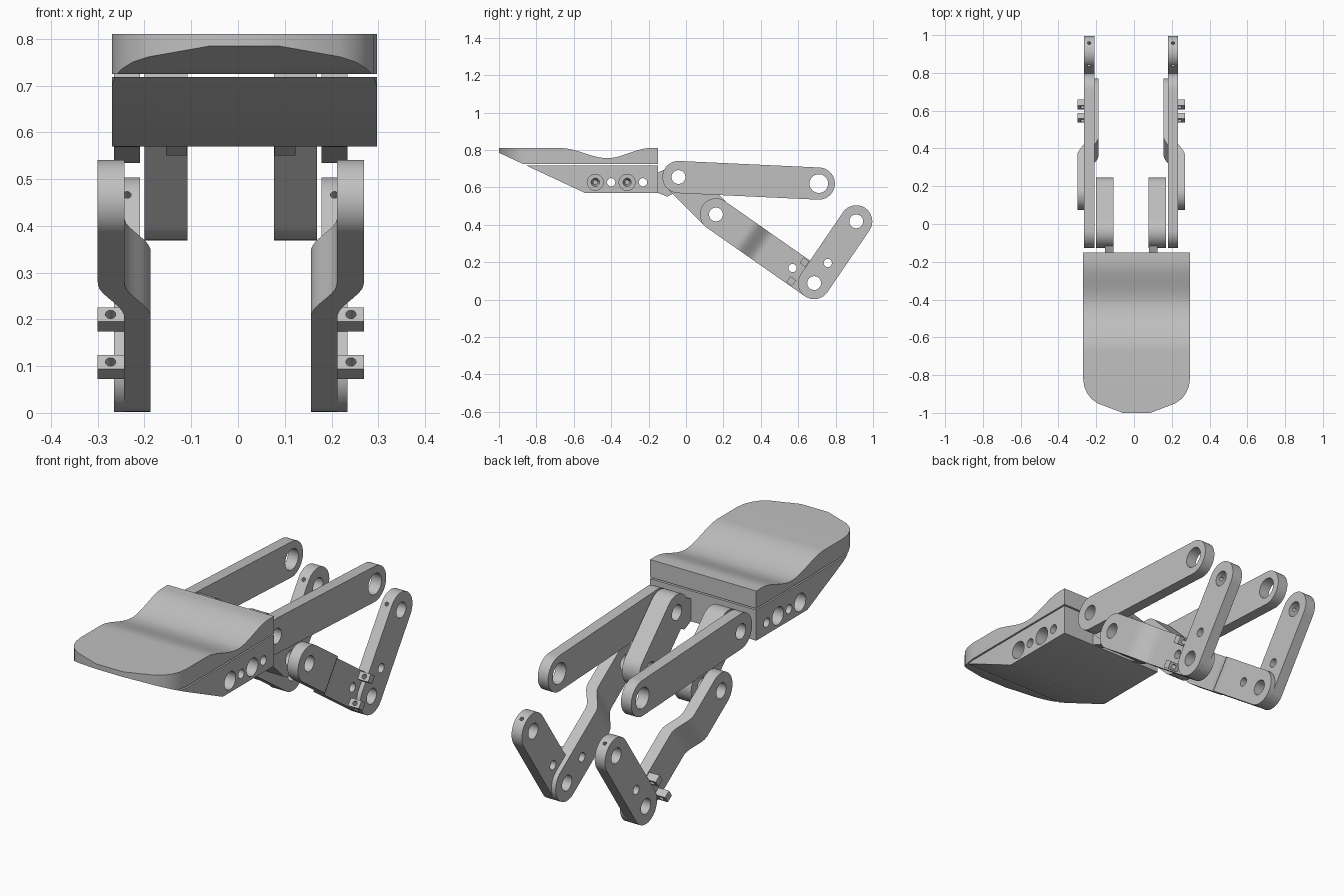
import bpy, bmesh, math
from mathutils import Vector

if "Cube" in bpy.data.objects:
    bpy.data.objects.remove(bpy.data.objects["Cube"])

grey = bpy.data.materials.new("light grey")
grey.diffuse_color = (0.53, 0.53, 0.53, 1)
grey.use_nodes = True
grey.node_tree.nodes["Principled BSDF"].inputs["Base Color"].default_value = grey.diffuse_color
CX = -0.0155          # mirror plane of the linkage
SX, SW = 0.0135, 0.2835   # seat centre and half width


def make(name, bm):
    bmesh.ops.recalc_face_normals(bm, faces=bm.faces)
    me = bpy.data.meshes.new(name)
    bm.to_mesh(me)
    bm.free()
    me.materials.append(grey)
    ob = bpy.data.objects.new(name, me)
    bpy.context.collection.objects.link(ob)
    return ob


def prism(name, pts, axis, lo, hi):
    """Extrude an outline along x (points are y,z) or along z (points are x,y)."""
    bm = bmesh.new()
    put = (lambda p, h: (h, p[0], p[1])) if axis == 'x' else (lambda p, h: (p[0], p[1], h))
    a = [bm.verts.new(put(p, lo)) for p in pts]
    b = [bm.verts.new(put(p, hi)) for p in pts]
    bm.faces.new(a)
    bm.faces.new(b)
    for i in range(len(a)):
        j = (i + 1) % len(a)
        bm.faces.new((a[i], a[j], b[j], b[i]))
    return make(name, bm)


def rod(p, q, r1, r2=None, seg=40):
    """Round cutter between two points."""
    p, q = Vector(p), Vector(q)
    bm = bmesh.new()
    bmesh.ops.create_cone(bm, cap_ends=True, segments=seg, radius1=r1,
                          radius2=r1 if r2 is None else r2, depth=(q - p).length)
    ob = make("cutter", bm)
    ob.rotation_mode = 'QUATERNION'
    ob.rotation_quaternion = (q - p).to_track_quat('Z', 'Y')
    ob.location = (p + q) / 2
    ob.hide_render = True
    return ob


def boolean(ob, tool, op='DIFFERENCE'):
    bpy.context.view_layer.update()
    m = ob.modifiers.new("cut", 'BOOLEAN')
    m.operation, m.object, m.solver = op, tool, 'EXACT'
    bpy.context.view_layer.objects.active = ob
    bpy.ops.object.modifier_apply(modifier=m.name)
    bpy.data.objects.remove(tool)


def bore(ob, y, z, r):
    boolean(ob, rod((-0.5, y, z), (0.5, y, z), r))


def finish(ob):
    ob.data.shade_smooth()
    ob.data.set_sharp_from_angle(angle=math.radians(30))


def smooth(t):
    t = min(1, max(0, t))
    return t * t * (3 - 2 * t)


def bar(name, p, q, r, shift):
    """Round-ended bar from p to q (y,z); shift(t) gives its two x faces at distance t."""
    p, q = Vector(p), Vector(q)
    L = (q - p).length
    d = (q - p) / L
    n = Vector((-d.y, d.x))
    arc = [r * math.cos(math.pi / 2 * i / 14) for i in range(14)]
    ts = [-a for a in arc] + [L * i / 40 for i in range(41)] + [L + a for a in reversed(arc)]
    bm = bmesh.new()
    cols = []
    for t in ts:
        over = max(-t, t - L, 0)
        w = max(math.sqrt(max(r * r - over * over, 0)), 0.003)
        c = p + d * t
        x0, x1 = shift(t)
        ring = [(x0, c + n * w), (x1, c + n * w), (x1, c - n * w), (x0, c - n * w)]
        cols.append([bm.verts.new((x, v.x, v.y)) for x, v in ring])
    for a, b in zip(cols, cols[1:]):
        for i in range(4):
            j = (i + 1) % 4
            bm.faces.new((a[i], a[j], b[j], b[i]))
    bm.faces.new(cols[0])
    bm.faces.new(cols[-1])
    bmesh.ops.dissolve_limit(bm, angle_limit=0.002, verts=bm.verts, edges=bm.edges)
    return make(name, bm)


# Seat and base: side profile trimmed by the rounded-nose plan
half = [(0.0725, -1), (0.205, -0.95), (0.24, -0.925), (0.262, -0.895),
        (0.277, -0.86), (SW, -0.815), (SW, -0.15)]
plan = [(SX + x, y) for x, y in half] + [(SX - x, y) for x, y in reversed(half)]
dip = []
for i in range(41):
    y = -0.19 - 0.48 * i / 40
    k = smooth((y + 0.67) / 0.25) if y < -0.42 else smooth((-0.19 - y) / 0.23)
    dip.append((y, 0.81 - 0.054 * k))
seat_side = [(-0.872, 0.725), (-0.15, 0.725), (-0.15, 0.81)] + dip + [(-1.0, 0.81), (-1.0, 0.785)]
base_side = [(-0.54, 0.57), (-0.15, 0.57), (-0.15, 0.718), (-0.857, 0.718)]
seat = prism("seat", seat_side, 'x', -0.5, 0.5)
base = prism("seat_base", base_side, 'x', -0.5, 0.5)
for ob in (seat, base):
    boolean(ob, prism("plan", plan, 'z', 0.4, 1), 'INTERSECT')

# Side holes in the base: two through holes, two stepped blind holes
for y in (-0.40, -0.23):
    bore(base, y, 0.627, 0.022)
for y in (-0.485, -0.315):
    for s in (-1, 1):
        e = SX + s * SW
        boolean(base, rod((e + s * 0.02, y, 0.627), (e - s * 0.06, y, 0.627), 0.043))
        boolean(base, rod((e - s * 0.05, y, 0.627), (e - s * 0.11, y, 0.627), 0.024, 0.012))
finish(seat)
finish(base)

HIP, KNEE, ANKLE, TOE, REAR = (-0.04, 0.655), (0.16, 0.455), (0.685, 0.088), (0.91, 0.418), (0.71, 0.62)
R = 0.086
d = (Vector(ANKLE) - Vector(KNEE)).normalized()
n = Vector((-d.y, d.x))
e = (Vector(TOE) - Vector(ANKLE)).normalized()

for s, side in ((-1, "left"), (1, "right")):
    def flat(a, b):
        return lambda t: (CX + s * a, CX + s * b)

    def jog(t):
        k = 0.056 * smooth((t - 0.19) / 0.12)
        return CX + s * (0.2275 - k), CX + s * (0.2845 - k)

    # Mounting tab behind the seat base
    tab = prism(side + "_mounting_tab", [(-0.16, 0.575), (-0.1, 0.55), (-0.03, 0.585), (-0.03, 0.72),
                (-0.08, 0.71), (-0.16, 0.675)], 'x', CX + s * 0.094, CX + s * 0.139)
    bore(tab, *HIP, 0.037)

    # Upper long arm
    arm = bar(side + "_upper_arm", HIP, REAR, R, flat(0.1945, 0.2495))
    bore(arm, *HIP, 0.037)
    bore(arm, *REAR, 0.05)

    # Thick inner link
    inner = bar(side + "_inner_link", HIP, KNEE, R, flat(0.0925, 0.1845))
    bore(inner, *HIP, 0.037)
    bore(inner, *KNEE, 0.037)

    # Lower link with sideways jog
    lower = bar(side + "_lower_link", KNEE, ANKLE, R, jog)
    bore(lower, *KNEE, 0.037)
    bore(lower, *ANKLE, 0.037)
    bore(lower, *(Vector(KNEE) + d * 0.5), 0.022)

    # Foot link with cross holes at its free end
    foot = bar(side + "_foot_link", ANKLE, TOE, R, flat(0.1945, 0.2495))
    bore(foot, *ANKLE, 0.037)
    bore(foot, *TOE, 0.037)
    bore(foot, *(Vector(ANKLE) + e * 0.13), 0.022)
    x = CX + s * 0.222
    m = Vector((-e.y, e.x))
    for v in (m, e):
        b = Vector(TOE) + v * 0.12
        boolean(foot, rod((x, *TOE), (x, b.x, b.y), 0.009, seg=16))

    # Two small drilled lugs on the lower link
    parts = [tab, arm, inner, lower, foot]
    for k, where in ((-1, "lower"), (1, "upper")):
        c = Vector(KNEE) + d * 0.534 + n * 0.062 * k
        h = 0.0187
        sq = [c + d * h * i + n * h * j for i, j in ((-1, -1), (1, -1), (1, 1), (-1, 1))]
        lug = prism(f"{side}_{where}_lug", sq, 'x', CX + s * 0.222, CX + s * 0.2845)
        x = CX + s * 0.257
        a, b = c - d * 0.05, c + d * 0.05
        boolean(lug, rod((x, a.x, a.y), (x, b.x, b.y), 0.011, seg=24))
        parts.append(lug)
    for ob in parts:
        finish(ob)
